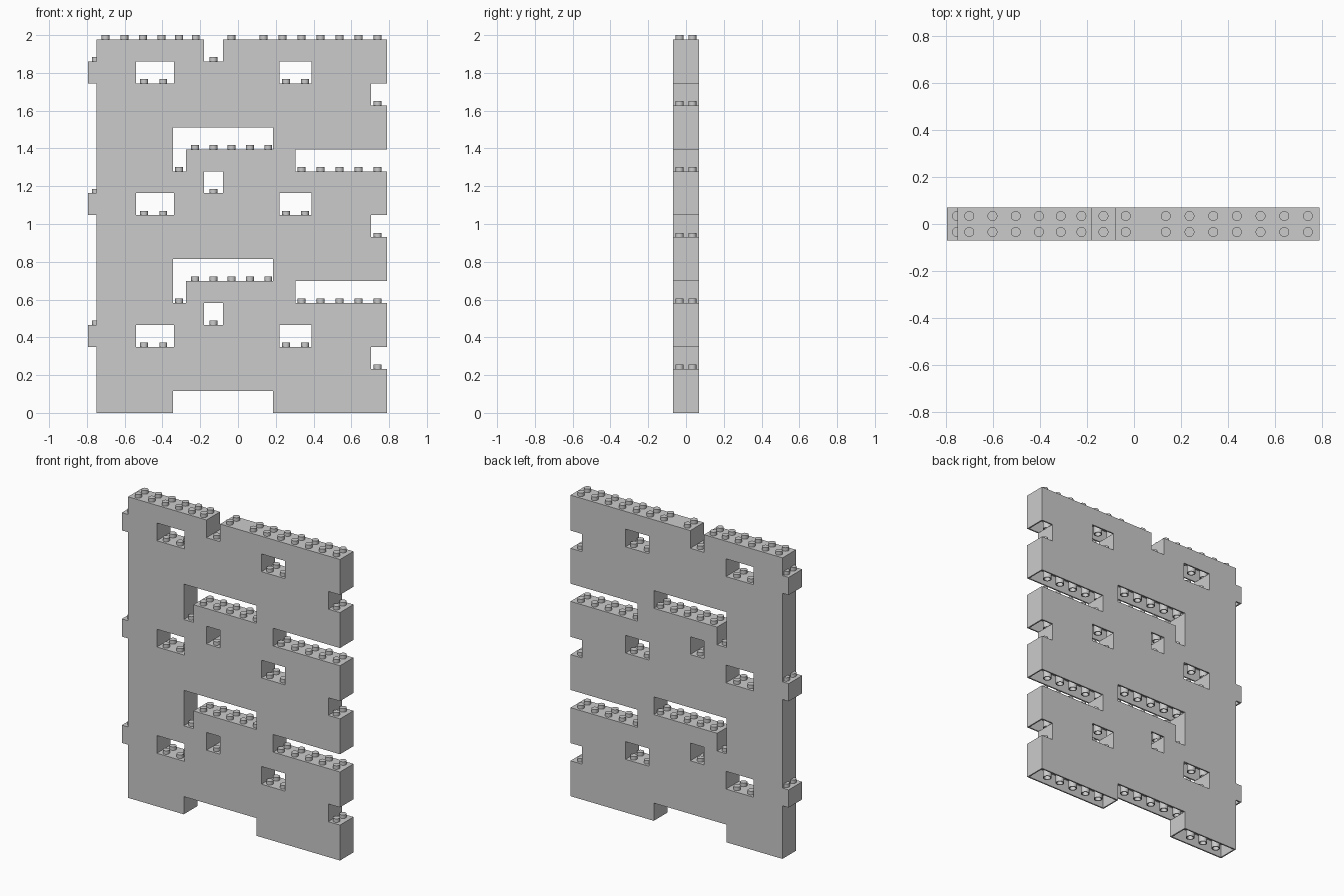
import bpy, bmesh
from mathutils import Matrix, Vector

if "Cube" in bpy.data.objects:
    bpy.data.objects.remove(bpy.data.objects["Cube"])

H = 1.977 / 17          # course height
STUD = 0.023            # stud height
D = 0.14                # wall depth
WALL, ROOF = 0.009, 0.03

# One repeat of the wall: per course, bricks as (x0, x1, studs, optional pitch)
COURSES = [
    [(-0.75, -0.345, 4), (0.185, 0.79, 6)],
    [(-0.75, -0.445, 3), (-0.445, 0.285, 7), (0.285, 0.79, 5)],
    [(-0.75, -0.345, 4), (-0.345, 0.205, 6), (0.205, 0.705, 5)],
    [(-0.795, -0.54, 3), (-0.34, -0.18, 2), (-0.18, 0.22, 4), (0.39, 0.79, 4)],
    [(-0.75, -0.355, 4), (-0.355, -0.18, 2), (-0.08, 0.085, 1, 0.09), (0.085, 0.79, 7)],
    [(-0.75, -0.345, 4), (-0.275, 0.305, 6)],
]


def hollow(bm, verts, thick, depth):
    """Open a solid from below, leaving a rim of the given thickness."""
    faces = {f for v in verts for f in v.link_faces}
    bottom = min(faces, key=lambda f: f.calc_center_median().z)
    bmesh.ops.inset_region(bm, faces=[bottom], thickness=thick, use_even_offset=True)
    new = bmesh.ops.extrude_discrete_faces(bm, faces=[bottom])["faces"]
    bmesh.ops.translate(bm, verts=new[0].verts[:], vec=(0, 0, depth))


def cylinder(bm, x, y, z0, z1, r, seg=20):
    return bmesh.ops.create_cone(
        bm, cap_ends=True, segments=seg, radius1=r, radius2=r, depth=z1 - z0,
        matrix=Matrix.Translation((x, y, (z0 + z1) / 2)))["verts"]


def brick(bm, x0, x1, n, pitch=None):
    pitch = pitch or (x1 - x0) / n
    # hollow body
    m = Matrix.Translation(((x0 + x1) / 2, 0, H / 2)) @ Matrix.Diagonal((x1 - x0, D, H, 1))
    body = bmesh.ops.create_cube(bm, size=1, matrix=m)["verts"]
    hollow(bm, body, WALL, H - ROOF)
    # studs in two rows
    for i in range(n):
        for y in (-0.034, 0.034):
            cylinder(bm, x0 + pitch * (i + 0.5), y, H - 0.004, H + STUD, 0.021)
    # tubes underneath, between the studs
    for i in range(1, n):
        tube = cylinder(bm, x0 + pitch * i, 0, 0.001, H - ROOF + 0.002, 0.026)
        hollow(bm, tube, 0.006, H - ROOF - 0.002)


# one shared mesh per course
meshes = []
for c, bricks in enumerate(COURSES):
    bm = bmesh.new()
    for b in bricks:
        brick(bm, *b)
    me = bpy.data.meshes.new(f"brick_course_{c + 1}")
    bm.to_mesh(me)
    bm.free()
    meshes.append(me)

# stack the courses: two full repeats and one without its last course
for row in range(17):
    ob = bpy.data.objects.new(f"brick_course_row_{row + 1}", meshes[row % 6])
    ob.location = Vector((0, 0, row * H))
    bpy.context.collection.objects.link(ob)
    if row < 6:
        ob.select_set(True)
        bpy.context.view_layer.objects.active = ob

# round studs and tubes, crisp brick edges
bpy.ops.object.shade_smooth_by_angle()
